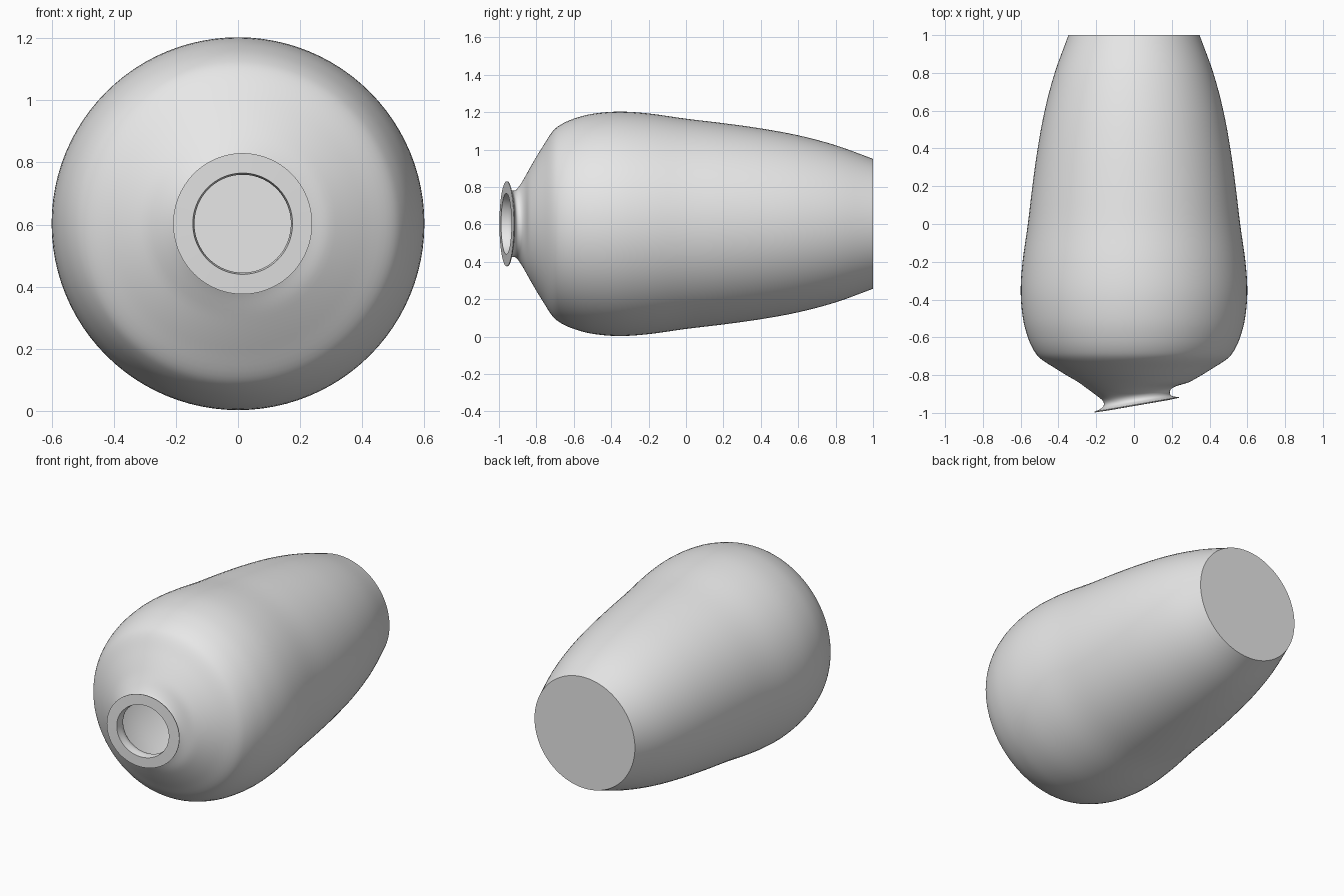
import bpy, bmesh, math
from mathutils import Vector

if "Cube" in bpy.data.objects:
    bpy.data.objects.remove(bpy.data.objects["Cube"])

SEGMENTS = 96
AXIS_Z = 0.603

# Outer outline as (distance along the axis, radius), base to neck
outer_keys = [(1.0, .347), (.8, .42), (.6, .473), (.4, .51), (.2, .538),
              (0, .562), (-.2, .59), (-.36, .6), (-.5, .588), (-.6, .562),
              (-.67, .53), (-.715, .492), (-.765, .415), (-.805, .35),
              (-.845, .28), (-.875, .225), (-.9, .188), (-.92, .177),
              (-.937, .182), (-.948, .2)]
lip = [(-.955, .227), (-.959, .227), (-.961, .163)]
inner_keys = [(-.945, .16), (-.915, .158), (-.89, .17), (-.86, .215),
              (-.83, .27), (-.79, .345), (-.75, .41), (-.7, .475),
              (-.6, .54), (-.5, .568), (-.36, .58), (-.2, .57), (0, .542),
              (.2, .518), (.4, .49), (.6, .453), (.8, .4), (.98, .335)]


def smooth_curve(keys, steps=4):
    """Catmull-Rom curve through the key points."""
    p = [Vector(k) for k in keys]
    p = [2 * p[0] - p[1]] + p + [2 * p[-1] - p[-2]]
    out = []
    for i in range(1, len(p) - 2):
        m0, m1 = (p[i + 1] - p[i - 1]) / 2, (p[i + 2] - p[i]) / 2
        for s in range(steps):
            t = s / steps
            out.append(p[i] * (2*t**3 - 3*t*t + 1) + m0 * (t**3 - 2*t*t + t)
                       + p[i + 1] * (3*t*t - 2*t**3) + m1 * (t**3 - t*t))
    return out + [p[-2]]


def ring(bm, y, r):
    """Circle around the axis, tilting gradually towards the mouth."""
    t = min(max((-.83 - y) / .09, 0), 1)
    t = t * t * (3 - 2 * t)
    tilt = math.radians(9.8) * t
    verts = []
    for i in range(SEGMENTS):
        a = 2 * math.pi * i / SEGMENTS
        u = r * math.cos(a)
        verts.append(bm.verts.new((.015 * t + u * math.cos(tilt),
                                   y + u * math.sin(tilt),
                                   AXIS_Z + r * math.sin(a))))
    return verts


# Hollow vase lying on its side
bm = bmesh.new()
profile = smooth_curve(outer_keys) + lip + smooth_curve(inner_keys)
rings = [ring(bm, y, r) for y, r in profile]
for a, b in zip(rings, rings[1:]):
    for i in range(SEGMENTS):
        j = (i + 1) % SEGMENTS
        bm.faces.new((a[i], a[j], b[j], b[i]))
bm.faces.new(rings[0])    # outside of the base
bm.faces.new(rings[-1])   # inside floor
bmesh.ops.recalc_face_normals(bm, faces=bm.faces[:])
mesh = bpy.data.meshes.new("vase")
bm.to_mesh(mesh)
bm.free()
vase = bpy.data.objects.new("vase", mesh)
bpy.context.collection.objects.link(vase)

# Plain grey clay
grey = bpy.data.materials.new("light grey")
grey.diffuse_color = (.8, .8, .8, 1)
grey.use_nodes = True
grey.node_tree.nodes["Principled BSDF"].inputs["Base Color"].default_value = grey.diffuse_color
mesh.materials.append(grey)

bpy.context.view_layer.objects.active = vase
vase.select_set(True)
bpy.ops.object.shade_smooth_by_angle(angle=math.radians(35))
